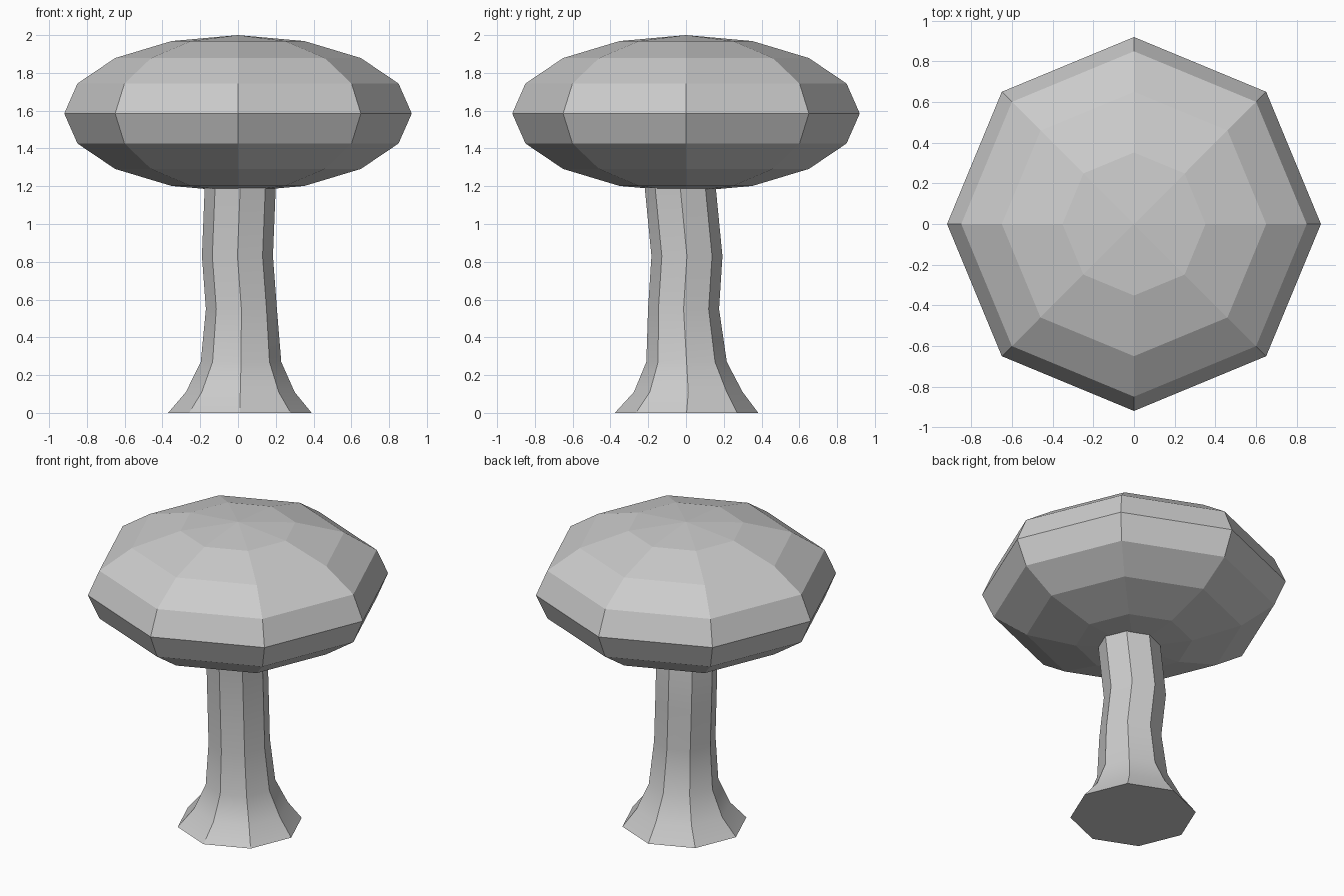
import bpy, bmesh, math

if "Cube" in bpy.data.objects:
    bpy.data.objects.remove(bpy.data.objects["Cube"])

SIDES = 8

# Trunk: stacked eight-sided rings that flare at the foot and wander slightly
# (x, y, z, radius)
rings = [
    (0.010, 0.003, 0.00, 0.380),
    (0.012, 0.012, 0.11, 0.288),
    (0.016, 0.003, 0.27, 0.213),
    (0.018, -0.013, 0.55, 0.188),
    (-0.003, 0.005, 0.83, 0.188),
    (0.014, -0.036, 1.25, 0.188),
]
bm = bmesh.new()
loops = []
for x, y, z, r in rings:
    loops.append([bm.verts.new((x + r * math.cos(i * math.tau / SIDES),
                                y + r * math.sin(i * math.tau / SIDES), z))
                  for i in range(SIDES)])
for low, high in zip(loops, loops[1:]):
    for i in range(SIDES):
        j = (i + 1) % SIDES
        bm.faces.new((low[i], low[j], high[j], high[i]))
bm.faces.new(loops[0][::-1])
bm.faces.new(loops[-1])
mesh = bpy.data.meshes.new("trunk")
bm.to_mesh(mesh)
bm.free()
trunk = bpy.data.objects.new("trunk", mesh)
bpy.context.collection.objects.link(trunk)
bpy.context.view_layer.objects.active = trunk
trunk.select_set(True)
bpy.ops.object.shade_smooth_by_angle(angle=math.radians(30))
trunk.select_set(False)

# Canopy: flattened low-poly sphere with flat faces
bpy.ops.mesh.primitive_uv_sphere_add(segments=SIDES, ring_count=8, radius=1,
                                     location=(0, 0, 1.585))
canopy = bpy.context.object
canopy.name = "canopy"
canopy.scale = (0.92, 0.92, 0.415)
bpy.ops.object.transform_apply(location=False, rotation=False, scale=True)
